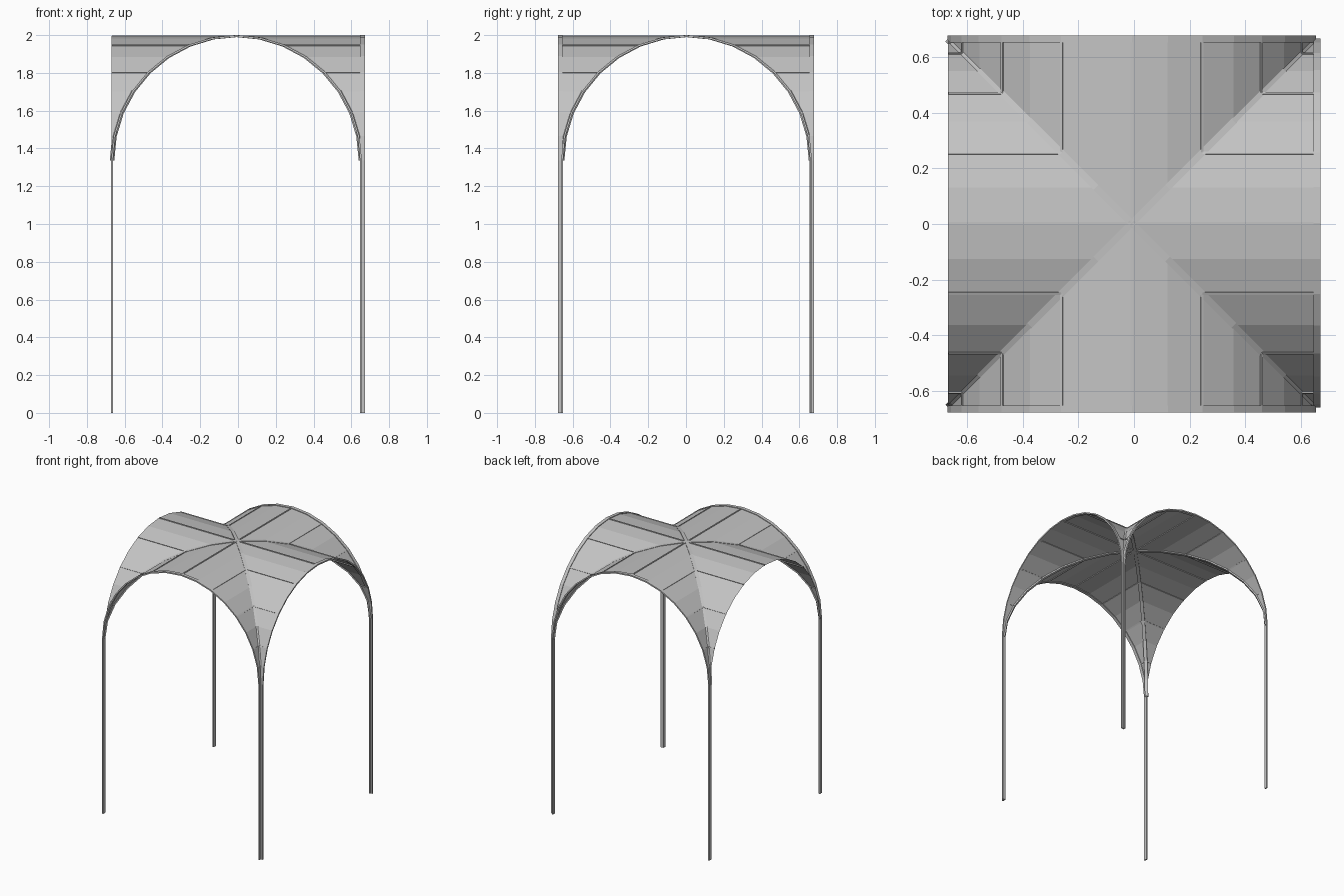
import bpy, bmesh
from math import sin, cos, pi, sqrt
from mathutils import Vector, Matrix

if "Cube" in bpy.data.objects:
    bpy.data.objects.remove(bpy.data.objects["Cube"], do_unlink=True)

R = 0.659            # vault radius
SPRING = 1.336       # height where the arches start
CENTRE = Vector((-0.008, 0.003, 0))
STEPS = 16           # facets across each arch


def make_material(name, value):
    mat = bpy.data.materials.new(name)
    mat.use_nodes = True
    color = (value, value, value, 1)
    mat.diffuse_color = color
    mat.node_tree.nodes["Principled BSDF"].inputs["Base Color"].default_value = color
    return mat


grey = make_material("light grey", 0.55)


def finish(name, bm):
    mesh = bpy.data.meshes.new(name)
    bm.to_mesh(mesh)
    bm.free()
    mesh.materials.append(grey)
    obj = bpy.data.objects.new(name, mesh)
    bpy.context.collection.objects.link(obj)
    return obj


def sweep(bm, path, normals, sides, width, outer=0.005, inner=0.005):
    """Sweep a rectangular bar along a path."""
    rings = []
    for p, n, s in zip(path, normals, sides):
        h = s * width / 2
        corners = (p + n * outer + h, p + n * outer - h,
                   p - n * inner - h, p - n * inner + h)
        rings.append([bm.verts.new(c) for c in corners])
    for a, b in zip(rings, rings[1:]):
        for k in range(4):
            m = (k + 1) % 4
            bm.faces.new((a[k], a[m], b[m], b[k]))
    bm.faces.new(rings[0])
    bm.faces.new(rings[-1][::-1])
    bmesh.ops.recalc_face_normals(bm, faces=bm.faces)


def arch_angle(i):
    return -pi / 2 + pi * i / STEPS


def turned(direction):
    return Matrix.Rotation(direction * pi / 2, 3, 'Z')


# Four curved roof webs, each a triangle in plan meeting at the crown
names = ("back", "left", "front", "right")
roof_names = {0: "back", 1: "negative_x", 2: "front", 3: "positive_x"}
for d in range(4):
    rot = turned(d)
    bm = bmesh.new()
    rows = []
    for i in range(STEPS + 1):
        t = arch_angle(i)
        u, z = R * sin(t), SPRING + R * cos(t)
        rows.append([bm.verts.new(CENTRE + rot @ Vector((u, v, z)))
                     for v in (abs(u), R + 0.002)])
    for a, b in zip(rows, rows[1:]):
        # the two rows beside the crown share a single apex point
        bm.faces.new((a[0], b[0], b[1], a[1]))
    bmesh.ops.recalc_face_normals(bm, faces=bm.faces)
    if sum(f.normal.z for f in bm.faces) < 0:
        bmesh.ops.reverse_faces(bm, faces=bm.faces)
    finish("roof_web_" + roof_names[d], bm)

# Straight purlins on every second facet edge
for d in range(4):
    rot = turned(d)
    bm = bmesh.new()
    for i in range(2, STEPS - 1, 2):
        t = arch_angle(i)
        u, z = R * sin(t), SPRING + R * cos(t)
        path = [CENTRE + rot @ Vector((u, v, z)) for v in (abs(u), R)]
        normal = rot @ Vector((sin(t), 0, cos(t)))
        side = rot @ Vector((cos(t), 0, -sin(t)))
        sweep(bm, path, [normal] * 2, [side] * 2, 0.009, 0.004, 0.006)
    finish("purlins_" + roof_names[d], bm)

# Two crossing diagonal ribs under the valleys
for k, name in enumerate(("diagonal_rib_a", "diagonal_rib_b")):
    rot = Matrix.Rotation(pi / 4 + k * pi / 2, 3, 'Z')
    path, normals = [], []
    for i in range(STEPS + 1):
        t = arch_angle(i)
        path.append(CENTRE + rot @ Vector((R * sqrt(2) * sin(t), 0, SPRING + R * cos(t))))
        normals.append(rot @ Vector((sin(t) / sqrt(2), 0, cos(t))).normalized())
    bm = bmesh.new()
    sweep(bm, path, normals, [rot @ Vector((0, 1, 0))] * len(path), 0.024)
    finish(name, bm)


# Arched end frames with their posts
def frame(name, rot, origin):
    path = [Vector((-R, 0, 0))]
    normals = [Vector((-1, 0, 0))]
    for i in range(STEPS + 1):
        t = arch_angle(i)
        normals.append(Vector((sin(t), 0, cos(t))))
        path.append(Vector((R * sin(t), 0, SPRING + R * cos(t))))
    path.append(Vector((R, 0, 0)))
    normals.append(Vector((1, 0, 0)))
    bm = bmesh.new()
    sweep(bm, [origin + rot @ p for p in path], [rot @ n for n in normals],
          [rot @ Vector((0, 1, 0))] * len(path), 0.025)
    finish(name, bm)


frame("front_arch_frame", turned(0), Vector((CENTRE.x, -0.6655, 0)))
frame("back_arch_frame", turned(0), Vector((CENTRE.x, 0.6655, 0)))
frame("side_arch_frame", turned(1), Vector((0.659, CENTRE.y, 0)))
